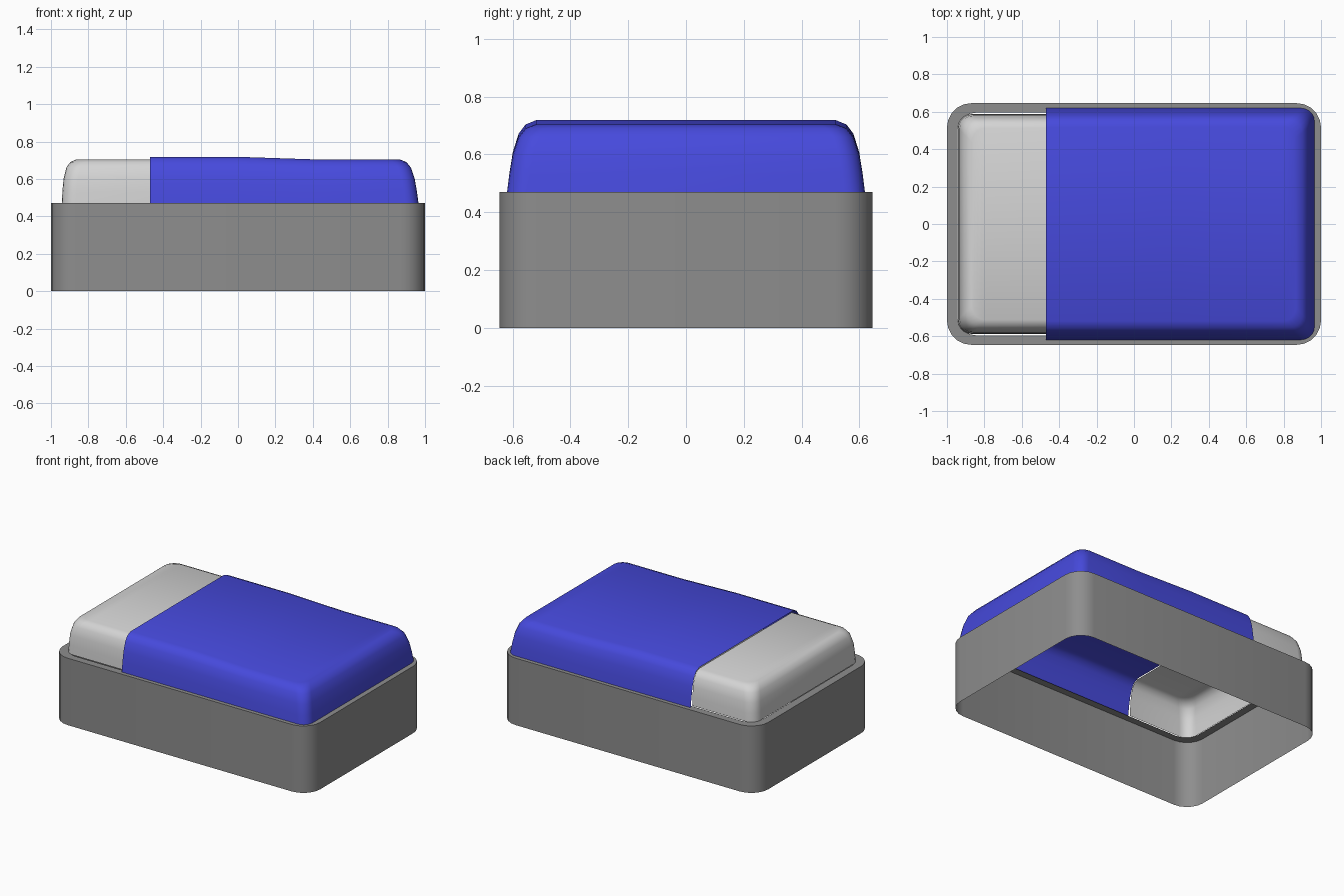
import bpy, math

if "Cube" in bpy.data.objects:
    bpy.data.objects.remove(bpy.data.objects["Cube"])


def material(name, rgb):
    m = bpy.data.materials.new(name)
    m.diffuse_color = (*rgb, 1)
    m.use_nodes = True
    m.node_tree.nodes["Principled BSDF"].inputs["Base Color"].default_value = m.diffuse_color
    return m


GREY = material("frame grey", (0.27, 0.27, 0.27))
WHITE = material("mattress white", (0.66, 0.66, 0.66))
BLUE = material("sheet blue", (0.062, 0.068, 0.72))


def make(name, verts, faces, mat, angle=50):
    me = bpy.data.meshes.new(name)
    me.from_pydata(verts, [], faces)
    me.materials.append(mat)
    ob = bpy.data.objects.new(name, me)
    bpy.context.collection.objects.link(ob)
    bpy.ops.object.select_all(action='DESELECT')
    ob.select_set(True)
    bpy.context.view_layer.objects.active = ob
    bpy.ops.object.shade_smooth_by_angle(angle=math.radians(angle))
    return ob


def corner(cx, cy, r, start, n=5):
    # quarter circle, counter-clockwise
    return [(cx + r * math.cos(math.radians(start + 90 * i / n)),
             cy + r * math.sin(math.radians(start + 90 * i / n))) for i in range(n + 1)]


def rounded_rect(hx, hy, r):
    pts = []
    for sx, sy, a in ((1, 1, 0), (-1, 1, 90), (-1, -1, 180), (1, -1, 270)):
        pts += corner(sx * (hx - r), sy * (hy - r), r, a)
    return pts


# Bed frame: open-bottomed wall with a flat rim around the mattress
rings = [(rounded_rect(1, 0.646, 0.13), 0), (rounded_rect(1, 0.646, 0.13), 0.47),
         (rounded_rect(0.945, 0.595, 0.10), 0.47)]
n = len(rings[0][0])
verts = [(x, y, z) for pts, z in rings for x, y in pts]
faces = [(k * n + i, k * n + (i + 1) % n, (k + 1) * n + (i + 1) % n, (k + 1) * n + i)
         for k in range(2) for i in range(n)]
make("bed_frame", verts, faces, GREY)


def cushion(name, stations, end, half_y, r, profile, mat, lift):
    """Open half-shell: U-shaped plan running along `stations` to the rounded
    end; profile = (z, inset) rings; lift(x) raises the top."""
    s = 1 if end > 0 else -1
    top = profile[-1][0]
    verts = []
    for z, d in profile:
        hy, e, rr = half_y - d, abs(end) - d, r
        half = corner(e - rr, hy - rr, rr, 0)          # end to long side
        half += [(s * x, hy) for x in stations]
        loop = [(x, -y) for x, y in reversed(half)] + half
        t = (z - 0.47) / (top - 0.47)
        verts += [(s * x, y, z + t * lift(s * x)) for x, y in loop]
    n = len(loop)
    faces = [(k * n + i, k * n + i + 1, (k + 1) * n + i + 1, (k + 1) * n + i)
             for k in range(len(profile) - 1) for i in range(n - 1)]
    b = (len(profile) - 1) * n
    # strips across the top
    faces += [(b + i, b + i + 1, b + n - 2 - i, b + n - 1 - i) for i in range(n // 2 - 1)]
    if s < 0:
        faces = [f[::-1] for f in faces]
    make(name, verts, faces, mat)


# Bare head end of the mattress
cushion("mattress", [-0.46], -0.942, 0.588, 0.075,
        [(0.47, 0), (0.53, 0.003), (0.60, 0.009), (0.66, 0.024), (0.69, 0.045), (0.703, 0.075)],
        WHITE, lambda x: 0)

# Fitted sheet, slightly higher near the head
cushion("sheet", [0.42, 0.2, 0.0, -0.47], 0.965, 0.619, 0.07,
        [(0.47, 0), (0.53, 0.008), (0.60, 0.020), (0.66, 0.040), (0.69, 0.064), (0.704, 0.10)],
        BLUE, lambda x: 0.014 * min(1, max(0, (0.42 - x) / 0.42)))
